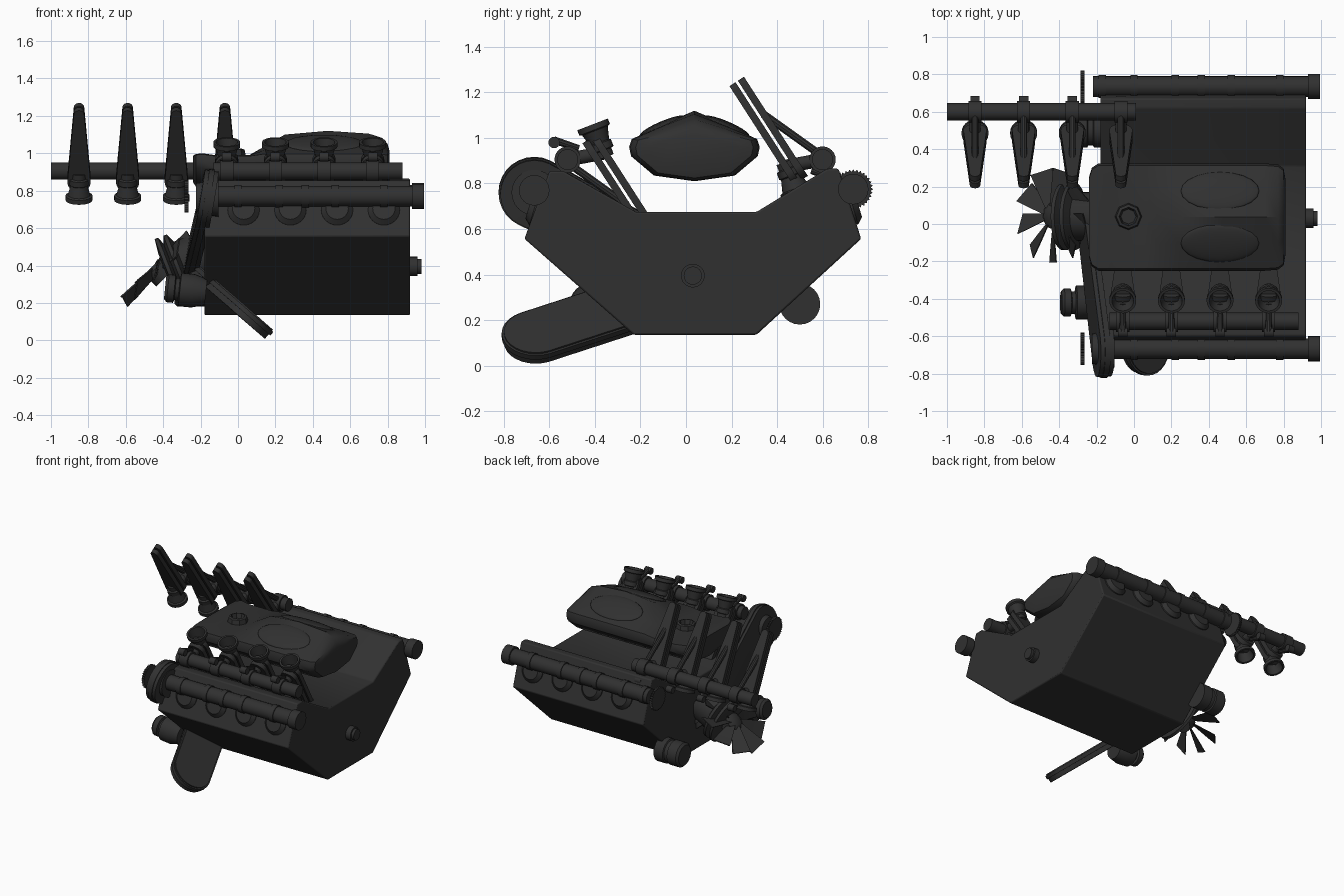
import bpy, bmesh, math
from mathutils import Vector

old = bpy.data.objects.get("Cube")
if old:
    bpy.data.objects.remove(old, do_unlink=True)

metal = bpy.data.materials.new("dark_metal")
metal.use_nodes = True
metal.diffuse_color = (0.03, 0.03, 0.03, 1)
metal.node_tree.nodes["Principled BSDF"].inputs["Base Color"].default_value = (0.03, 0.03, 0.03, 1)
parts = []


def finish(name, bm):
    bmesh.ops.recalc_face_normals(bm, faces=bm.faces)
    mesh = bpy.data.meshes.new(name)
    bm.to_mesh(mesh)
    bm.free()
    mesh.materials.append(metal)
    ob = bpy.data.objects.new(name, mesh)
    bpy.context.collection.objects.link(ob)
    parts.append(ob)
    return ob


def loft(name, rings):
    """Skin a list of closed rings and cap both ends."""
    bm = bmesh.new()
    rows = [[bm.verts.new(p) for p in ring] for ring in rings]
    n = len(rows[0])
    for a, b in zip(rows, rows[1:]):
        for i in range(n):
            j = (i + 1) % n
            bm.faces.new((a[i], a[j], b[j], b[i]))
    bm.faces.new(rows[0])
    bm.faces.new(rows[-1])
    return finish(name, bm)


def circle(center, axis, r, n=24, teeth=0.0):
    q = Vector(axis).to_track_quat('Z', 'Y')
    ring = []
    for i in range(n):
        a = math.tau * i / n
        rr = r - teeth * (i % 2)
        ring.append(Vector(center) + q @ Vector((rr * math.cos(a), rr * math.sin(a), 0)))
    return ring


def lathe(name, base, axis, profile, n=24, teeth=0.0):
    """Turn (radius, height) pairs about an axis."""
    d = Vector(axis).normalized()
    return loft(name, [circle(Vector(base) + d * h, d, r, n, teeth) for r, h in profile])


def rod(name, a, b, r0, r1=None, n=16):
    d = Vector(b) - Vector(a)
    return lathe(name, a, d, [(r0, 0), (r1 or r0, d.length)], n)


def slab(name, c1, r1, c2, r2, normal, thick):
    """Rounded plate wrapped around two circles."""
    nv = Vector(normal).normalized()
    bm = bmesh.new()
    for c, r in ((c1, r1), (c2, r2)):
        for s in (-0.5, 0.5):
            for p in circle(Vector(c) + nv * thick * s, nv, r, 28):
                bm.verts.new(p)
    res = bmesh.ops.convex_hull(bm, input=bm.verts)
    junk = {g for g in res["geom_interior"] + res["geom_unused"] if isinstance(g, bmesh.types.BMVert)}
    bmesh.ops.delete(bm, geom=list(junk), context='VERTS')
    bmesh.ops.dissolve_limit(bm, angle_limit=0.02, verts=bm.verts, edges=bm.edges)
    return finish(name, bm)


def ringed(start, end, r, lift, stops, width=0.025):
    """Profile of a pipe with raised bands at the given x positions."""
    prof = [(r, 0)]
    for s in stops:
        h = s - start
        prof += [(r, h - width), (r + lift, h - width), (r + lift, h + width), (r, h + width)]
    return prof + [(r, end - start)]


# Engine block with two raised cylinder banks
outline = [(-0.23, 0.135), (0.31, 0.135), (0.77, 0.557), (0.67, 0.865), (0.62, 0.865),
           (0.31, 0.675), (-0.22, 0.675), (-0.54, 0.855), (-0.60, 0.855), (-0.71, 0.557)]
block = loft("engine_block", [[(x, y, z) for y, z in outline] for x in (-0.18, 0.92)])
bev = block.modifiers.new("soft_edges", 'BEVEL')
bev.width = 0.008
bev.segments = 2
lathe("output_shaft", (0.9, 0.03, 0.395), (1, 0, 0), [(0.052, 0), (0.052, 0.06), (0.04, 0.06), (0.04, 0.08)])

# Camshaft covers, end gears and port bosses
for side, cy, cz in (("right", -0.667, 0.77), ("left", 0.735, 0.775)):
    prof = ringed(-0.22, 0.93, 0.055, 0.006, (-0.17, 0.0, 0.22, 0.36, 0.52, 0.78), 0.02)
    prof += [(0.067, 1.15), (0.067, 1.215)]
    lathe(side + "_cam_cover", (-0.22, cy, cz), (1, 0, 0), prof)
    lathe(side + "_cam_gear", (-0.285, cy, cz), (1, 0, 0), [(0.087, 0), (0.087, 0.02)], 64, 0.01)
    s = 1 if cy > 0 else -1
    for i in range(4):
        x = 0.03 + 0.25 * i
        lathe("%s_port_boss_%d" % (side, i), (x, cy - s * 0.06, cz - 0.09), (0, s, 0.3),
              [(0.085, 0), (0.085, 0.06), (0.06, 0.085)])


# One intake unit: trumpet, twin runner plates and lever, hung on a rail
def intake(name, x, cy, cz, s):
    def at(dy, dz, dx=0):
        return Vector((x + dx, cy + s * dy, cz + s * dz))
    axis = at(-0.05, 0.13) - at(0, 0)
    lathe(name + "_trumpet", at(0.165, 0.01), axis,
          [(0.04, 0), (0.04, 0.03), (0.052, 0.035), (0.052, 0.065), (0.045, 0.07), (0.06, 0.125),
           (0.072, 0.13), (0.072, 0.155), (0.058, 0.155), (0.04, 0.08)])
    a, b = at(0.13, 0.04), at(0.362, -0.32)
    d = (b - a).normalized()
    nrm = Vector((0, -d.z, d.y))
    for k in (-1, 1):
        off = nrm * 0.022 * k
        slab("%s_runner_%d" % (name, k), a + off, 0.062, b + off, 0.028, nrm, 0.032)
    rod(name + "_link", at(0.0, 0.0), at(0.16, 0.03), 0.03)
    rod(name + "_lever", at(0.05, 0.05), at(-0.06, 0.085), 0.014, 0.018, 10)
    rod(name + "_lever_knob", at(-0.06, 0.075, -0.025), at(-0.06, 0.075, 0.025), 0.025)
    rod(name + "_stay", at(-0.02, 0.0), at(0.26, -0.2), 0.018, 0.018, 10)


for side, x0, x1, first, cy, cz, s in (("right", -0.13, 0.88, -0.06, -0.52, 0.905, 1),
                                       ("left", -1.0, 0.01, -0.85, 0.6, 0.905, -1)):
    bands = [first + 0.26 * i for i in range(4)]
    lathe(side + "_intake_rail", (x0, cy, cz), (1, 0, 0),
          ringed(x0, x1, 0.046, 0.012, bands, 0.035))
    for i, x in enumerate(bands):
        intake("%s_intake_%d" % (side, i), x, cy, cz, s)

# Air box: low front section rising into a ridged dome
half = [(0, 0.81), (0.62, 0.835), (0.97, 0.92), (1, 0.96), (0.97, 0.995)]


def air_section(x, top, shrink):
    edge = half[:-1] + [(0.96, min(0.995, top)), (0.5, (0.995 + top) / 2), (0, top)]
    pts = edge + [(-u, z) for u, z in reversed(edge[1:-1])]
    return [(x, 0.037 + 0.287 * u * shrink, 0.95 + (z - 0.95) * shrink) for u, z in pts]


loft("air_box", [air_section(*v) for v in (
    (-0.24, 1.0, 0.75), (-0.225, 1.0, 0.92), (-0.19, 1.0, 1), (-0.12, 0.985, 1), (0.06, 0.985, 1),
    (0.13, 1.03, 1), (0.25, 1.1, 1), (0.48, 1.12, 1), (0.7, 1.105, 1), (0.77, 1.085, 0.98),
    (0.8, 1.06, 0.9), (0.81, 1.04, 0.7))])
for i, s in enumerate((-1, 1)):
    bm = bmesh.new()
    bmesh.ops.create_uvsphere(bm, u_segments=20, v_segments=10, radius=1)
    panel = finish("air_box_panel_%d" % i, bm)
    panel.scale = (0.21, 0.11, 0.022)
    panel.location = (0.46, 0.037 + s * 0.14, 1.052)
    panel.rotation_euler.x = -s * 0.4
lathe("air_inlet", (-0.03, 0.04, 0.97), (0, 0, 1),
      [(0.075, 0), (0.065, 0.05), (0.05, 0.055), (0.04, 0.02)], 8)

# Belt covers reaching from the crank to the cam pulley and the low pulley
up_a, up_b = Vector((-0.25, 0.03, 0.4)), Vector((-0.165, -0.667, 0.76))
up_n = (1, 0.02, -0.17)
slab("upper_belt", up_a, 0.12, up_b, 0.15, up_n, 0.075)
slab("upper_belt_rim", up_a, 0.13, up_b, 0.157, up_n, 0.03)
lathe("cam_pulley_hub", up_b - Vector((0.06, 0, 0)), (1, 0, 0), [(0.08, 0), (0.1, 0.12)])
low_a, low_b = Vector((-0.19, 0.0, 0.34)), Vector((0.06, -0.66, 0.125))
low_n = Vector((0.66, 0, 0.75))
slab("lower_belt", low_a, 0.14, low_b, 0.14, low_n, 0.065)
slab("lower_belt_rim", low_a + low_n * 0.012, 0.15, low_b + low_n * 0.012, 0.15, low_n, 0.025)

# Accessory drums on the front end
lathe("right_drum", (-0.39, -0.42, 0.28), (1, 0, -0.1),
      [(0.06, 0), (0.075, 0.015), (0.075, 0.05), (0.06, 0.055), (0.06, 0.075), (0.09, 0.08), (0.09, 0.15), (0.07, 0.22)])
lathe("left_drum", (-0.34, 0.5, 0.27), (1, 0, 0),
      [(0.075, 0), (0.09, 0.015), (0.09, 0.09), (0.08, 0.095), (0.08, 0.12), (0.09, 0.125), (0.09, 0.2)])

# Crank pulleys and the tilted fan
lathe("crank_pulley", (-0.39, 0.04, 0.37), (0.93, 0, 0.36),
      [(0.1, 0), (0.18, 0.01), (0.18, 0.03), (0.14, 0.045), (0.18, 0.06), (0.18, 0.08), (0.13, 0.1), (0.13, 0.24)], 32)
fan_c = Vector((-0.43, 0.045, 0.38))
fan_n = Vector((-0.7, 0, 0.7)).normalized()
lathe("fan_hub", fan_c - fan_n * 0.06, fan_n, [(0.07, 0), (0.07, 0.07), (0.04, 0.09)])
q = fan_n.to_track_quat('Z', 'Y')
for i in range(9):
    a = math.tau * i / 9
    rings = []
    for r, w, twist in ((0.05, 0.02, 0.02), (0.16, 0.04, 0.025), (0.25, 0.055, 0.03)):
        ring = []
        for sw, t in ((-1, 0), (1, 0), (1, 0.008), (-1, 0.008)):
            p = Vector((r, sw * w, t + sw * twist))
            ring.append(fan_c + q @ Vector((p.x * math.cos(a) - p.y * math.sin(a),
                                            p.x * math.sin(a) + p.y * math.cos(a), p.z)))
        rings.append(ring)
    loft("fan_blade_%d" % i, rings)

# Smooth round surfaces, keep hard edges
bpy.ops.object.select_all(action='DESELECT')
for ob in parts:
    ob.select_set(True)
bpy.context.view_layer.objects.active = block
bpy.ops.object.shade_smooth_by_angle(angle=math.radians(35))
